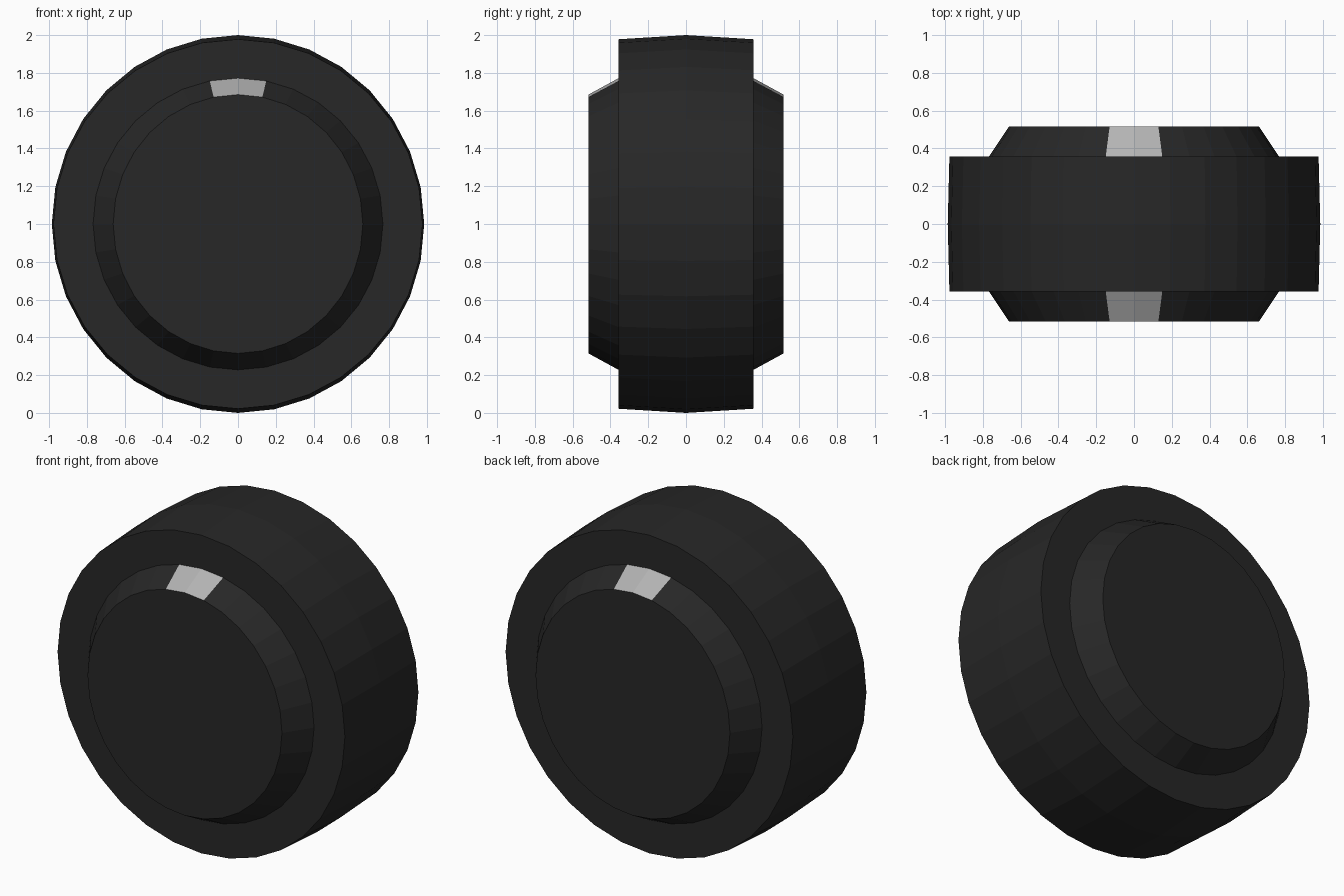
import bpy, bmesh
from math import sin, cos, pi

if "Cube" in bpy.data.objects:
    bpy.data.objects.remove(bpy.data.objects["Cube"])

SEG = 32
CZ = 1.0


def material(name, v):
    m = bpy.data.materials.new(name)
    m.diffuse_color = (v, v, v, 1)
    m.use_nodes = True
    m.node_tree.nodes["Principled BSDF"].inputs["Base Color"].default_value = m.diffuse_color
    return m


rubber = material("dark_rubber", 0.02)
pale = material("pale_mark", 0.45)


def lathe(name, rings, marked=()):
    """Rings of (y, x radius, z radius) bridged along y, with flat end caps."""
    bm = bmesh.new()
    loops = [[bm.verts.new((rx * sin(2 * pi * i / SEG), y, CZ + rz * cos(2 * pi * i / SEG)))
              for i in range(SEG)] for y, rx, rz in rings]
    for a, b in zip(loops, loops[1:]):
        for i in range(SEG):
            j = (i + 1) % SEG
            f = bm.faces.new((a[i], a[j], b[j], b[i]))
            f.material_index = 1 if i in marked else 0
    bm.faces.new(loops[0])
    bm.faces.new(loops[-1])
    bmesh.ops.recalc_face_normals(bm, faces=bm.faces[:])
    me = bpy.data.meshes.new(name)
    bm.to_mesh(me)
    bm.free()
    me.materials.append(rubber)
    me.materials.append(pale)
    ob = bpy.data.objects.new(name, me)
    bpy.context.collection.objects.link(ob)
    return ob


# Tyre with a slightly crowned tread
lathe("tyre", [(-0.357, 0.977, 0.978), (0, 0.986, 1.0), (0.357, 0.977, 0.978)])

# Bevelled hub on each side, with a pale mark on the two top facets
for side, name in ((-1, "front_hub"), (1, "back_hub")):
    lathe(name, [(side * 0.35, 0.772, 0.776), (side * 0.517, 0.661, 0.685)],
          marked=(0, SEG - 1))
